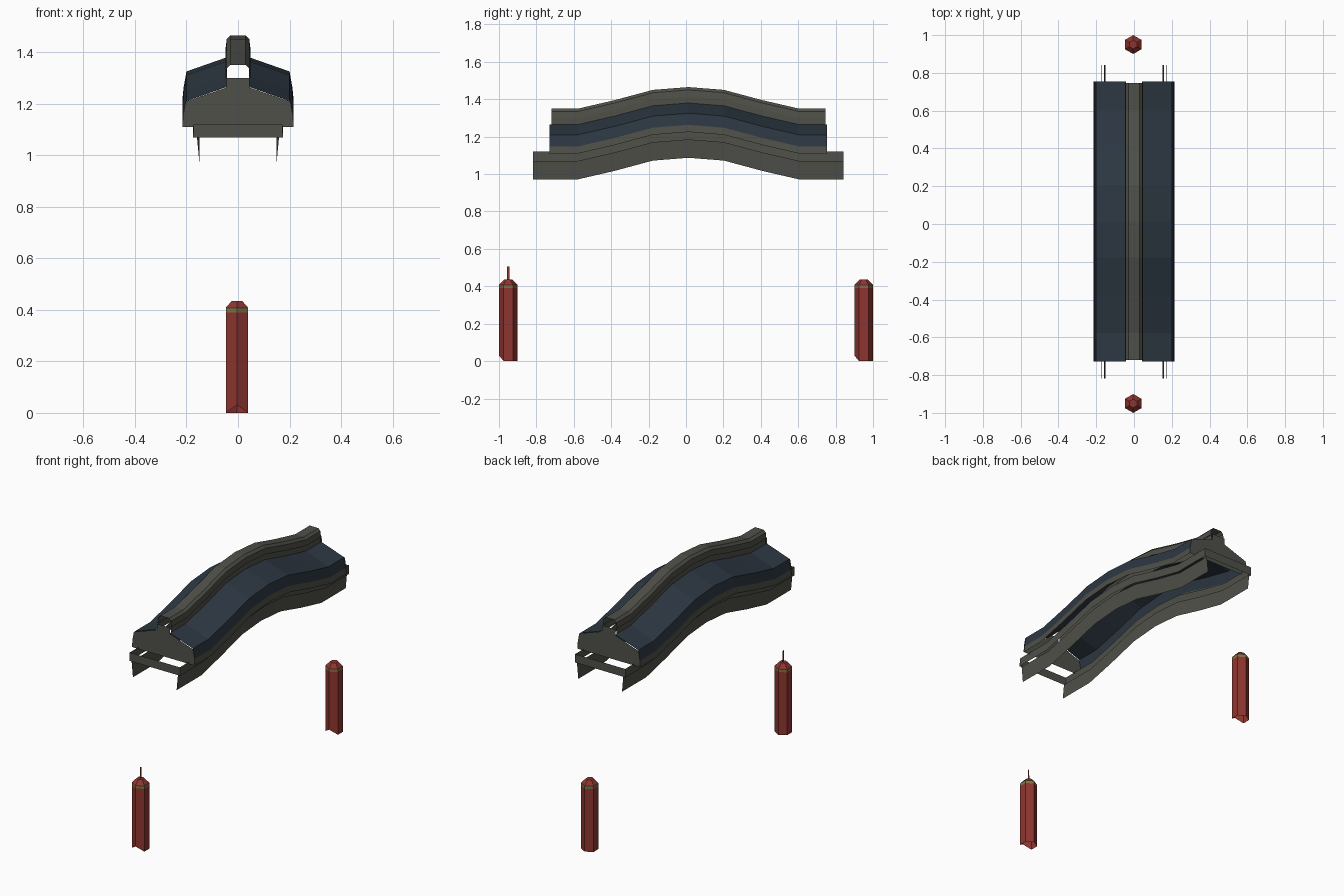
import bpy, math

if "Cube" in bpy.data.objects:
    bpy.data.objects.remove(bpy.data.objects["Cube"])

def mat(name, rgb):
    m = bpy.data.materials.new(name)
    m.diffuse_color = (*rgb, 1)
    m.use_nodes = True
    m.node_tree.nodes["Principled BSDF"].inputs["Base Color"].default_value = m.diffuse_color
    return m

GREY = mat("weathered_grey", (0.080, 0.080, 0.068))
BLUE = mat("slate_blue", (0.026, 0.039, 0.055))
RED = mat("lacquer_red", (0.270, 0.036, 0.029))
GOLD = mat("dull_gold", (0.230, 0.165, 0.060))
CY = 0.013  # roof centre along y

def make(name, verts, faces, mats, idx=None):
    me = bpy.data.meshes.new(name)
    me.from_pydata(verts, [], faces)
    for m in mats:
        me.materials.append(m)
    if idx:
        for p, i in zip(me.polygons, idx):
            p.material_index = i
    me.update()
    ob = bpy.data.objects.new(name, me)
    bpy.context.collection.objects.link(ob)
    return ob

def arched(name, profile, half, m):
    """Sweep an open (x, z) profile along y over the arch, mirrored in x."""
    rise = [(half, 0), (0.59, 0), (0.395, 0.045), (0.19, 0.1)]
    st = [(-y, h) for y, h in rise] + [(0, 0.115)] + [(y, h) for y, h in reversed(rise)]
    n = len(profile)
    verts = [(x, CY + y, z + h) for y, h in st for x, z in profile]
    faces = [(s*n + i, s*n + i + 1, (s+1)*n + i + 1, (s+1)*n + i)
             for s in range(len(st) - 1) for i in range(n - 1)]
    ob = make(name, verts, faces, [m])
    mod = ob.modifiers.new("mirror", 'MIRROR')
    mod.use_axis[0] = True
    return ob

def end_plate(name, half_outline, half):
    """Flat plate at both roof ends from the right half of an outline, top to bottom."""
    pts = half_outline + [(-x, z) for x, z in reversed(half_outline)]
    n = len(pts)
    verts = [(x, CY + s*half, z) for s in (-1, 1) for x, z in pts]
    return make(name, verts, [tuple(reversed(range(n))), tuple(range(n, 2*n))], [GREY])

# roof: hollow ridge, tiled slopes, eaves
arched("ridge_cap", [(0, 1.35), (0.03, 1.35), (0.044, 1.335), (0.048, 1.30), (0.043, 1.30), (0.043, 1.262)], 0.733, GREY)
arched("roof_slope", [(0.043, 1.265), (0.20, 1.21), (0.211, 1.148)], 0.742, BLUE)
arched("eave_board", [(0.211, 1.148), (0.215, 1.11)], 0.742, GREY)

# gable ends
end_plate("gable", [(0.044, 1.30), (0.046, 1.262), (0.203, 1.208), (0.213, 1.155), (0.216, 1.11)], 0.745)

# open frame below the roof: rails, cross bars, thin side beams
arched("frame_rail", [(0.172, 1.12), (0.174, 1.068)], 0.83, GREY)
end_plate("frame_cross_bar", [(0.173, 1.12), (0.174, 1.068)], 0.83)
arched("side_beam", [(0.159, 1.068), (0.150, 0.972)], 0.83, GREY)

# hexagonal posts with ragged feet, gold band and tapered cap
def post(name, cy):
    rings = [(0, 0.05), (0.39, 0.05), (0.408, 0.05), (0.435, 0.023)]
    verts, faces, idx = [], [], []
    for r, (z, rad) in enumerate(rings):
        for k in range(6):
            a = math.radians(60*k - 90)
            zz = 0.03 if r == 0 and k == 0 else z
            verts.append((-0.004 + rad*math.cos(a), cy + rad*math.sin(a), zz))
    for r in range(3):
        for k in range(6):
            j = (k + 1) % 6
            faces.append((r*6 + k, r*6 + j, r*6 + 6 + j, r*6 + 6 + k))
            idx.append(1 if r == 1 else 0)
    faces.append(tuple(range(18, 24)))
    idx.append(0)
    make(name, verts, faces, [RED, GOLD], idx)

post("front_post", -0.95)
post("back_post", 0.95)

# thin blade on the front post
x = -0.004
make("front_post_spike", [(x, -0.957, 0.43), (x, -0.943, 0.43), (x, -0.944, 0.505), (x, -0.956, 0.505)],
     [(0, 1, 2, 3)], [RED])
